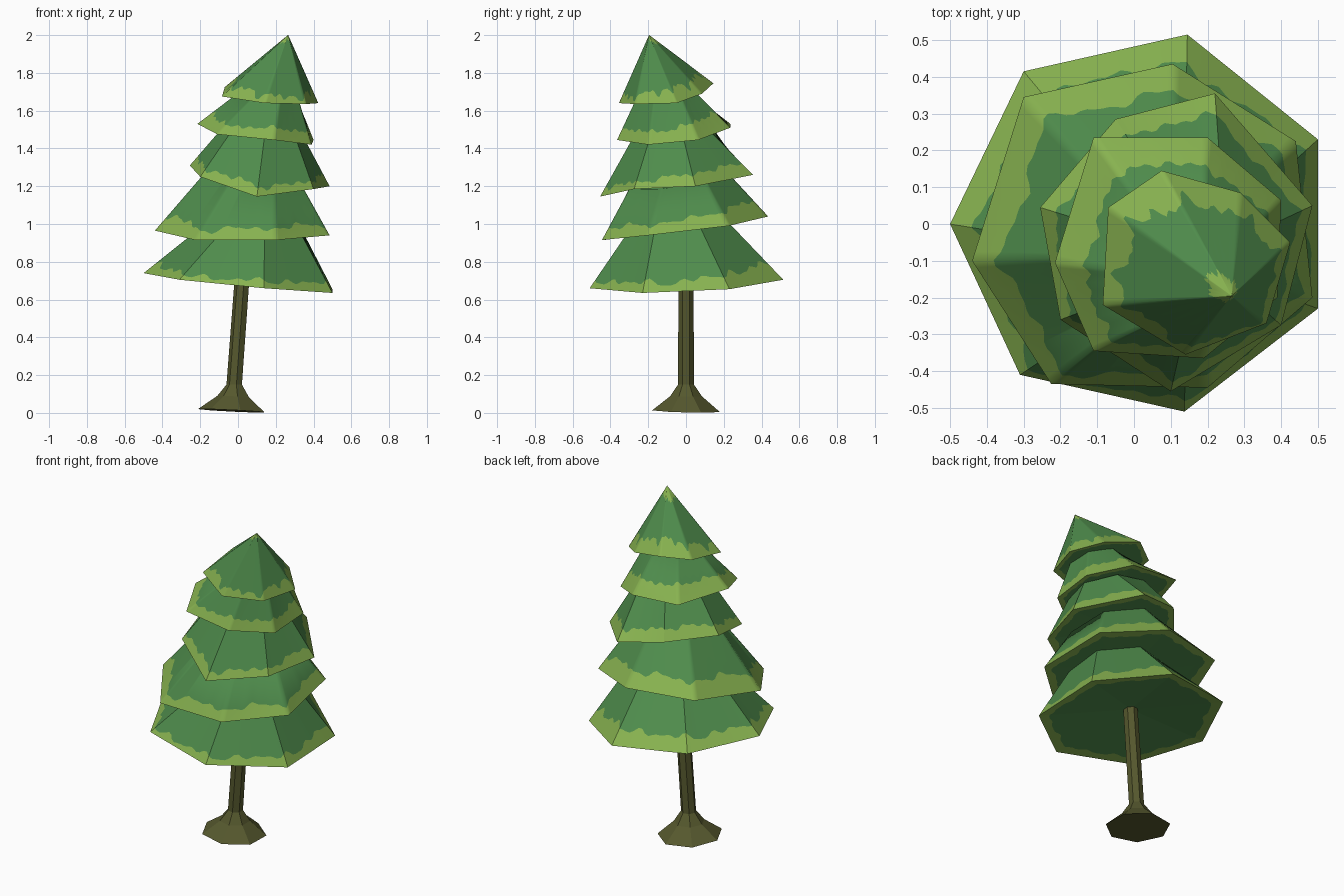
import bpy, bmesh, math, random
from mathutils import Vector

if "Cube" in bpy.data.objects:
    bpy.data.objects.remove(bpy.data.objects["Cube"])

random.seed(4)
SIDES, COLS = 7, 18
N = SIDES * COLS


def material(name, rgb):
    m = bpy.data.materials.new(name)
    m.diffuse_color = (*rgb, 1)
    m.use_nodes = True
    m.node_tree.nodes["Principled BSDF"].inputs["Base Color"].default_value = m.diffuse_color
    return m


LEAF = material("deep green", (0.078, 0.262, 0.072))
LIGHT = material("light green", (0.245, 0.448, 0.08))
BARK = material("olive bark", (0.092, 0.098, 0.027))


def corners(center, r, angle, tilt):
    """Corners of a tilted heptagon."""
    pts = []
    for i in range(SIDES):
        a = angle + math.tau * i / SIDES
        x, y = r * math.cos(a), r * math.sin(a)
        pts.append(Vector(center) + Vector((x, y, x * tilt[0] + y * tilt[1])))
    return pts


def subdivide(pts):
    """Cut each side of a ring into COLS pieces."""
    return [pts[i].lerp(pts[(i + 1) % SIDES], j / COLS)
            for i in range(SIDES) for j in range(COLS)]


def loft(name, rings, mats, slots, smooth=False):
    """Skin a stack of rings, one material slot per band, and cap the ends."""
    bm = bmesh.new()
    vs = [[bm.verts.new(p) for p in r] for r in rings]
    n = len(rings[0])
    for a, b, s in zip(vs, vs[1:], slots):
        for i in range(n):
            k = (i + 1) % n
            bm.faces.new((a[i], a[k], b[k], b[i])).material_index = s
    bm.faces.new(vs[0][::-1])
    bm.faces.new(vs[-1])
    bmesh.ops.remove_doubles(bm, verts=bm.verts, dist=1e-5)
    bmesh.ops.recalc_face_normals(bm, faces=bm.faces)
    me = bpy.data.meshes.new(name)
    bm.to_mesh(me)
    bm.free()
    for m in mats:
        me.materials.append(m)
    ob = bpy.data.objects.new(name, me)
    bpy.context.collection.objects.link(ob)
    if smooth:
        bpy.ops.object.select_all(action='DESELECT')
        ob.select_set(True)
        bpy.context.view_layer.objects.active = ob
        bpy.ops.object.shade_smooth_by_angle(angle=math.radians(55))
    return ob


def wave(amount):
    """Ragged periodic offset around the tier."""
    terms = [(f, random.uniform(0, math.tau), random.uniform(0.5, 1))
             for f in (3, 7, 12, 19, 31)]
    return [amount * sum(w * math.sin(f * math.tau * i / N + p) for f, p, w in terms)
            for i in range(N)]


def blend(a, b, ts):
    return [p.lerp(q, t) for p, q, t in zip(a, b, ts)]


# Tiers: uneven rim corners, then crown centre (x, y, z), crown radius, crown tilt, band, smooth
tiers = [
    ([(-.50, 0, .74), (-.31, -.41, .705), (.137, -.51, .66), (.50, -.23, .635),
      (.50, .23, .655), (.145, .515, .705), (-.30, .415, .735)],
     (.08, -.05, .985), .27, (-.01, .136), .18, False),
    ([(-.44, -.10, .965), (-.225, -.435, .915), (.20, -.445, .915), (.485, -.20, .94),
      (.44, .225, .99), (.105, .435, 1.04), (-.30, .345, 1.035)],
     (.09, -.05, 1.236), .27, (-.15, .15), .27, True),
    ([(-.255, .045, 1.31), (-.20, -.26, 1.25), (.10, -.455, 1.145), (.40, -.275, 1.185),
      (.485, .05, 1.20), (.22, .355, 1.26), (-.05, .285, 1.305)],
     (.14, -.06, 1.478), .22, (-.17, .09), .22, False),
    ([(-.215, -.105, 1.53), (-.11, -.345, 1.475), (.19, -.365, 1.445), (.39, -.20, 1.42),
      (.40, .065, 1.445), (.20, .235, 1.51), (-.11, .235, 1.53)],
     (.17, -.115, 1.685), .16, (-.12, .14), .32, True),
    ([(-.085, -.22, 1.675), (.14, -.355, 1.64), (.36, -.27, 1.635), (.425, -.05, 1.64),
      (.29, .085, 1.69), (.075, .145, 1.745), (-.07, .045, 1.725)],
     (.265, -.195, 2.0), .001, (0, 0), .17, True),
]
for k, (pts, top, rt, tilt, band, smooth) in enumerate(tiers):
    pts = [Vector(p) for p in pts]
    mid = sum(pts, Vector()) / SIDES
    first = pts[0] - mid
    size = sum((p - mid).length for p in pts) / SIDES
    rim = subdivide(pts)
    # the crown tucks just inside the underside of the next tier
    crown = subdivide(corners(top, rt, math.atan2(first.y, first.x), tilt))
    # the light band is wider towards the back
    edge = [min(0.75, max(0.04, band + w + 0.07 * (p.y - mid.y) / size))
            for w, p in zip(wave(0.034), rim)]
    # slightly hollow underside with a narrow light border
    hollow = [mid + Vector((0, 0, 0.06 if k == 0 else 0.02))] * N
    under = [0.11 + w for w in wave(0.012)]
    core = blend(rim, hollow, [0.999] * N)
    rings = [core, blend(rim, hollow, under), rim, blend(rim, crown, edge)]
    slots = [0, 1, 1, 0]
    if k == 4:
        # pale tip, longest on the left and back
        tip = [0.87 + w - 0.05 * (p.y - p.x - mid.y + mid.x) / size
               for w, p in zip(wave(0.02), rim)]
        rings.append(blend(rim, crown, tip))
        slots.append(1)
    rings.append(crown)
    loft(f"foliage_tier_{k + 1}", rings, [LEAF, LIGHT], slots, smooth)

# Trunk with flared foot
profile = [((-0.028, 0, 0.011), 0.184, (-0.05, -0.025)),
           ((-0.022, 0, 0.088), 0.087, (-0.03, 0)),
           ((-0.018, 0, 0.15), 0.043, (0, 0)),
           ((0.027, 0, 0.76), 0.041, (0, 0))]
loft("trunk", [corners(c, r, math.pi, t) for c, r, t in profile], [BARK], [0] * 3)
